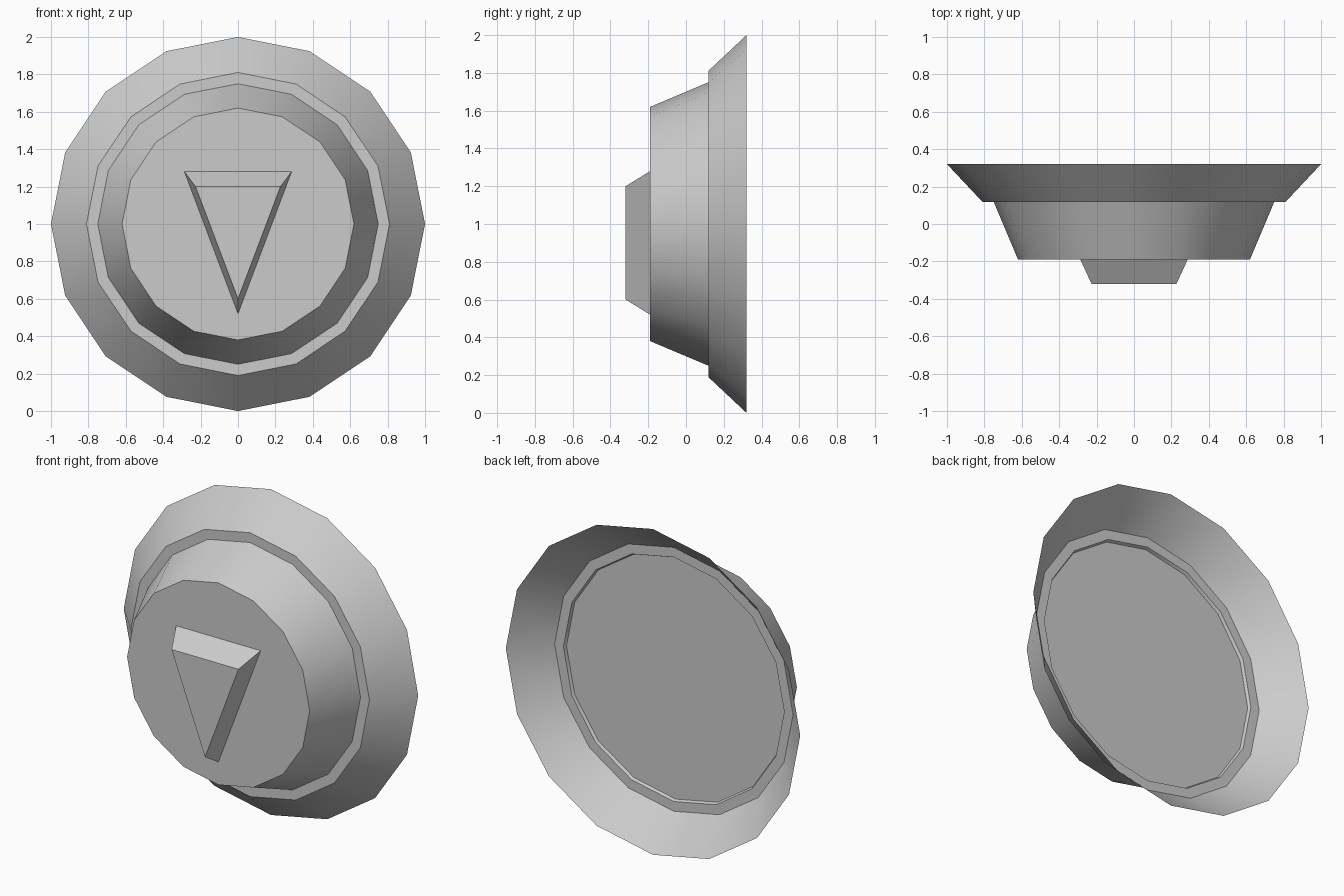
import bpy, math

if "Cube" in bpy.data.objects:
    bpy.data.objects.remove(bpy.data.objects["Cube"])

grey = bpy.data.materials.new("plain grey")
grey.diffuse_color = (0.6, 0.6, 0.6, 1)
grey.use_nodes = True
grey.node_tree.nodes["Principled BSDF"].inputs["Base Color"].default_value = grey.diffuse_color


def build(name, verts, faces, smooth=False):
    mesh = bpy.data.meshes.new(name)
    mesh.from_pydata(verts, [], faces)
    mesh.materials.append(grey)
    obj = bpy.data.objects.new(name, mesh)
    bpy.context.collection.objects.link(obj)
    if smooth:
        bpy.ops.object.select_all(action='DESELECT')
        obj.select_set(True)
        bpy.context.view_layer.objects.active = obj
        bpy.ops.object.shade_smooth_by_angle(angle=math.radians(35))
    return obj


def lathe(name, profile, sides=16, cap_start=False, cap_end=False):
    """Turn (radius, y) points around the y axis at z = 1, front to back."""
    verts, faces = [], []
    for r, y in profile:
        for i in range(sides):
            a = math.tau * i / sides
            verts.append((r * math.cos(a), y, 1 + r * math.sin(a)))
    for k in range(len(profile) - 1):
        for i in range(sides):
            a, b = k * sides + i, k * sides + (i + 1) % sides
            faces.append((a, b, b + sides, a + sides))
    if cap_start:
        faces.append(tuple(range(sides)))
    if cap_end:
        last = (len(profile) - 1) * sides
        faces.append(tuple(reversed(range(last, last + sides))))
    return build(name, verts, faces, True)


# Flared rim, open at the back, with its narrow front ledge
lathe("flared_rim", [(0.75, 0.118), (0.81, 0.118), (1.0, 0.32)])

# Tapered body, closed at the front
lathe("tapered_body", [(0.62, -0.19), (0.75, 0.118)], cap_start=True)

# Back plate, slightly recessed inside the body
lathe("back_plate", [(0.742, 0.1)], cap_end=True)

# Raised triangle with bevelled sides on the front
tri = [(-0.287, -0.19, 1.28), (0.287, -0.19, 1.28), (0, -0.19, 0.52),
       (-0.227, -0.32, 1.2), (0.227, -0.32, 1.2), (0, -0.32, 0.6)]
build("front_triangle", tri,
      [(5, 4, 3), (0, 1, 2)] + [(i, i + 3, (i + 1) % 3 + 3, (i + 1) % 3) for i in range(3)])
